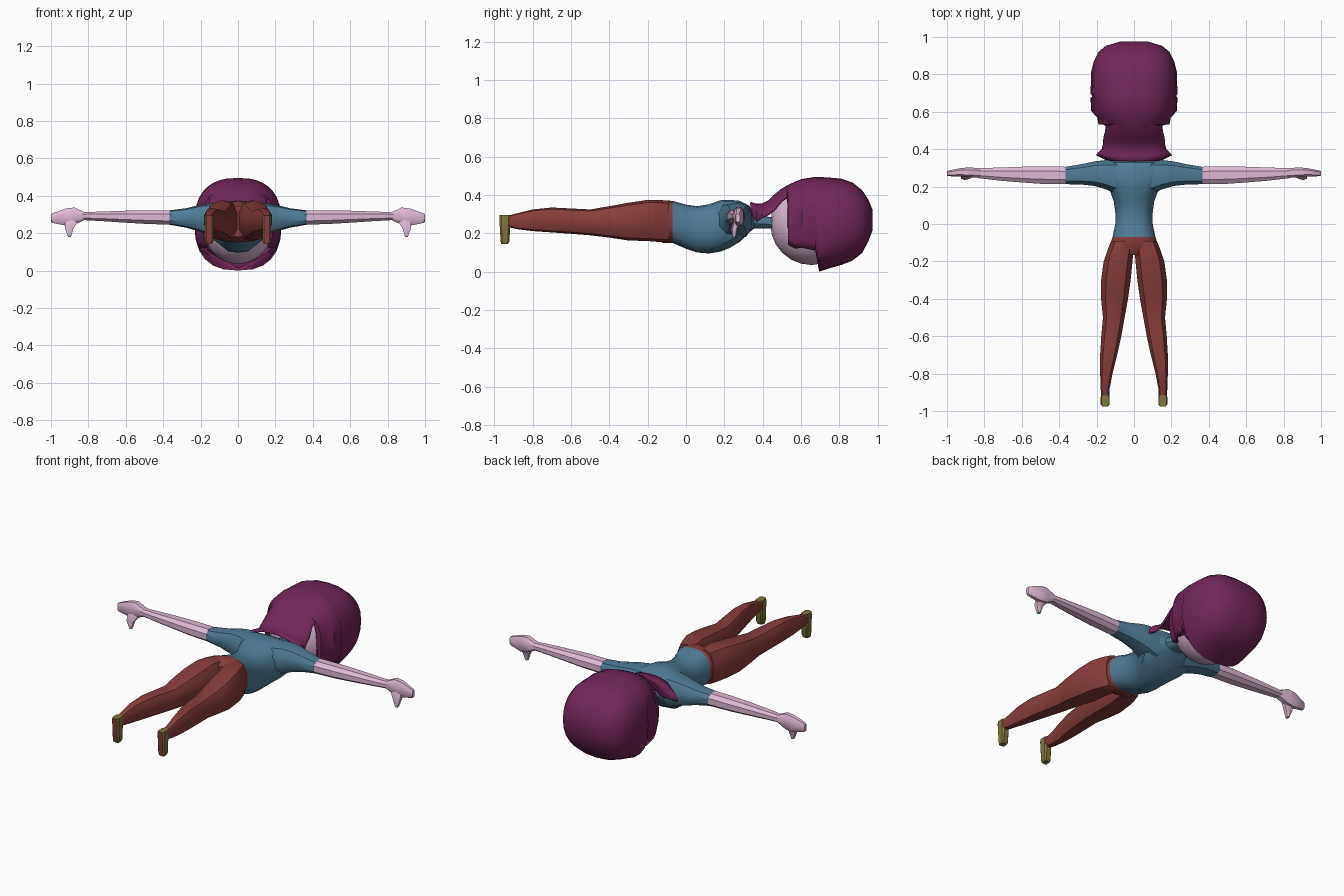
import bpy, bmesh, math


def material(name, rgb):
    m = bpy.data.materials.new(name)
    m.diffuse_color = (*rgb, 1)
    return m


HAIR = material("plum hair", (0.17, 0.02, 0.10))
SHIRT = material("blue shirt", (0.08, 0.20, 0.30))
PANTS = material("red pants", (0.25, 0.048, 0.045))
SKIN = material("pink skin", (0.73, 0.48, 0.66))
SHOE = material("olive shoe", (0.22, 0.18, 0.04))


def spow(v, p):
    return math.copysign(abs(v) ** p, v)


def finish(name, bm, mats, angle=35, mirror=False):
    me = bpy.data.meshes.new(name)
    bm.to_mesh(me)
    bm.free()
    ob = bpy.data.objects.new(name, me)
    bpy.context.collection.objects.link(ob)
    for m in mats:
        me.materials.append(m)
    bpy.ops.object.select_all(action='DESELECT')
    ob.select_set(True)
    bpy.context.view_layer.objects.active = ob
    bpy.ops.object.shade_smooth_by_angle(angle=math.radians(angle))
    if mirror:
        ob.modifiers.new("mirror", 'MIRROR').use_mirror_merge = False
    return ob


def loft(name, axis, rows, mats, n=10, p=0.85, mirror=False, rule=None):
    """Rows are (position on axis, low a, high a, low b, high b)."""
    place = {'x': lambda s, a, b: (s, a, b),
             'y': lambda s, a, b: (a, s, b),
             'z': lambda s, a, b: (a, b, s)}[axis]
    bm = bmesh.new()
    rings = []
    for s, a0, a1, b0, b1 in rows:
        ring = []
        for k in range(n):
            t = 2 * math.pi * (k + 0.5) / n
            fit = math.cos(math.pi / n) ** p   # flats reach the given bounds
            a = max(-1, min(1, spow(math.cos(t), p) / fit))
            b = max(-1, min(1, spow(math.sin(t), p) / fit))
            ring.append(bm.verts.new(place(
                s, (a0 + a1) / 2 + a * (a1 - a0) / 2,
                (b0 + b1) / 2 + b * (b1 - b0) / 2)))
        rings.append(ring)
    for r, q in zip(rings, rings[1:]):
        for k in range(n):
            bm.faces.new((r[k], r[(k + 1) % n], q[(k + 1) % n], q[k]))
    bm.faces.new(rings[0])
    bm.faces.new(rings[-1])
    bmesh.ops.recalc_face_normals(bm, faces=bm.faces)
    bm.normal_update()
    if rule:
        for f in bm.faces:
            f.material_index = rule(f)
    return finish(name, bm, mats, mirror=mirror)


def centred(rows):
    return [(s, -w, w, b0, b1) for s, w, b0, b1 in rows]


# Torso and neck
loft("torso", 'y', centred([
    (-0.07, 0.115, 0.15, 0.37), (0, 0.10, 0.12, 0.35),
    (0.06, 0.10, 0.10, 0.342), (0.12, 0.108, 0.095, 0.352),
    (0.18, 0.13, 0.105, 0.373), (0.23, 0.16, 0.125, 0.375),
    (0.28, 0.185, 0.155, 0.37), (0.33, 0.15, 0.205, 0.345),
    (0.355, 0.07, 0.225, 0.30), (0.47, 0.04, 0.225, 0.28)]), [SHIRT], n=14)

# Hips and legs
loft("hips", 'y', centred([
    (-0.07, 0.115, 0.15, 0.37), (-0.12, 0.13, 0.15, 0.372),
    (-0.165, 0.10, 0.18, 0.345)]), [PANTS], n=14)
loft("leg", 'y', [
    (-0.09, 0.002, 0.122, 0.155, 0.37), (-0.14, 0.003, 0.142, 0.155, 0.375),
    (-0.20, 0.008, 0.162, 0.16, 0.375), (-0.30, 0.018, 0.176, 0.163, 0.36),
    (-0.40, 0.032, 0.176, 0.178, 0.342), (-0.50, 0.05, 0.166, 0.19, 0.325),
    (-0.60, 0.068, 0.175, 0.198, 0.33), (-0.70, 0.09, 0.181, 0.205, 0.335),
    (-0.80, 0.115, 0.181, 0.212, 0.325), (-0.88, 0.13, 0.178, 0.222, 0.305),
    (-0.94, 0.133, 0.176, 0.235, 0.29)], [PANTS], mirror=True)

# Shoes with red soles
loft("shoe", 'z', [
    (0.145, 0.137, 0.172, -0.965, -0.93), (0.16, 0.132, 0.176, -0.968, -0.922),
    (0.23, 0.131, 0.177, -0.972, -0.918), (0.28, 0.13, 0.178, -0.975, -0.915),
    (0.295, 0.133, 0.175, -0.975, -0.915)], [SHOE, PANTS], n=8, p=0.5,
    mirror=True, rule=lambda f: 1 if f.normal.y < -0.8 else 0)

# Sleeves, arms and hands
loft("sleeve", 'x', [
    (0.09, 0.16, 0.345, 0.17, 0.36), (0.15, 0.185, 0.342, 0.19, 0.36),
    (0.21, 0.203, 0.335, 0.21, 0.35), (0.28, 0.211, 0.32, 0.23, 0.333),
    (0.365, 0.213, 0.306, 0.245, 0.322)], [SHIRT], mirror=True)
loft("arm", 'x', [
    (0.365, 0.213, 0.306, 0.245, 0.322), (0.50, 0.215, 0.308, 0.25, 0.322),
    (0.60, 0.222, 0.306, 0.256, 0.32), (0.72, 0.232, 0.302, 0.264, 0.316),
    (0.83, 0.245, 0.298, 0.27, 0.312)], [SKIN], n=8, mirror=True)
loft("hand", 'x', [
    (0.82, 0.246, 0.298, 0.27, 0.312), (0.875, 0.25, 0.302, 0.245, 0.337),
    (0.92, 0.253, 0.30, 0.24, 0.332), (0.995, 0.256, 0.285, 0.255, 0.305),
    (1.0, 0.26, 0.282, 0.26, 0.30)], [SKIN], n=8, p=0.7, mirror=True)
loft("thumb", 'z', [
    (0.27, 0.85, 0.925, 0.25, 0.29), (0.225, 0.88, 0.925, 0.235, 0.27),
    (0.18, 0.893, 0.908, 0.24, 0.262)], [SKIN], n=6, mirror=True)

# Head
bm = bmesh.new()
bmesh.ops.create_uvsphere(bm, u_segments=20, v_segments=12, radius=1)
for v in bm.verts:
    v.co = (v.co.x * 0.195, 0.655 + v.co.y * 0.215, 0.25 + v.co.z * 0.215)
finish("head", bm, [SKIN])

# Hair shell: (y, half width, top z, bottom z, z where the hem is cut)
hair_rows = [
    (0.338, 0.150, 0.365, 0.15, 0.30), (0.368, 0.205, 0.355, 0.13, 0.262),
    (0.40, 0.178, 0.357, 0.12, 0.28), (0.43, 0.175, 0.372, 0.11, 0.30),
    (0.46, 0.178, 0.402, 0.09, 0.325), (0.50, 0.185, 0.435, 0.07, 0.375),
    (0.528, 0.188, 0.45, 0.06, 0.39), (0.533, 0.19, 0.453, 0.06, 0.14),
    (0.57, 0.197, 0.47, 0.04, 0.12), (0.605, 0.23, 0.484, 0.03, 0.125),
    (0.675, 0.232, 0.495, 0.01, 0.11), (0.695, 0.232, 0.495, 0.0, 0.0),
    (0.75, 0.231, 0.491, 0.018, 0.018), (0.81, 0.23, 0.486, 0.035, 0.035),
    (0.87, 0.215, 0.465, 0.058, 0.058), (0.92, 0.19, 0.425, 0.098, 0.098),
    (0.953, 0.15, 0.375, 0.16, 0.16), (0.975, 0.075, 0.32, 0.22, 0.22)]
N, P = 24, 0.8
bm = bmesh.new()
grid = []
for y, w, top, low, cut in hair_rows:
    cz, rz = (top + low) / 2, (top - low) / 2
    c = max(-1, min(1, (cut - cz) / rz))
    end = math.acos(spow(c, 1 / P))
    row = []
    for j in range(N + 1):
        t = end * (2 * j / N - 1)
        row.append(bm.verts.new((w * spow(math.sin(t), P), y,
                                 cz + rz * spow(math.cos(t), P))))
    grid.append(row)
for r, q in zip(grid, grid[1:]):
    for j in range(N):
        bm.faces.new((r[j], r[j + 1], q[j + 1], q[j]))
bm.faces.new(grid[-1][:-1])
bmesh.ops.remove_doubles(bm, verts=bm.verts, dist=0.0005)
hair = finish("hair", bm, [HAIR], angle=40)
shell = hair.modifiers.new("thickness", 'SOLIDIFY')
shell.thickness = 0.012
shell.offset = -1
